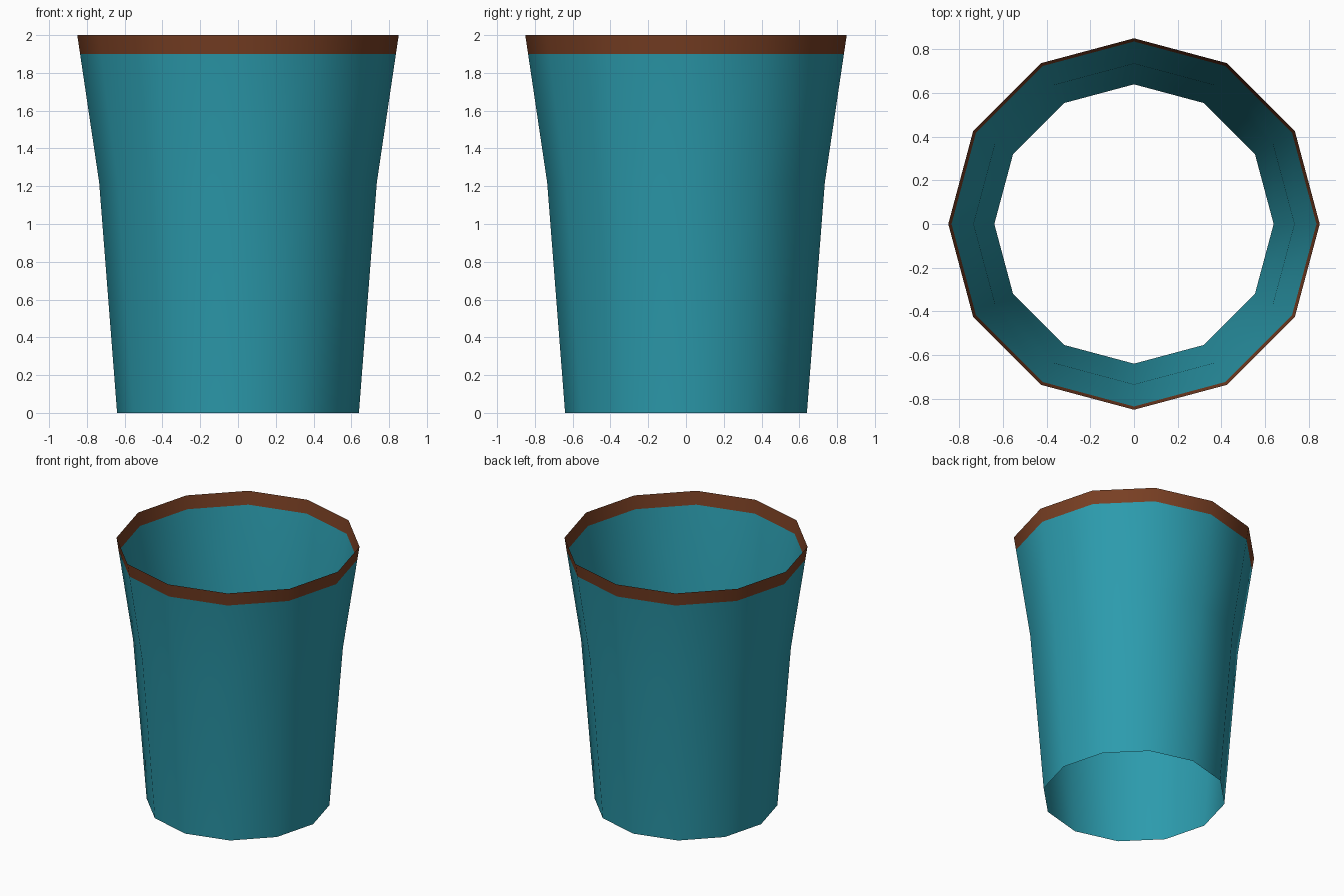
import bpy, math

if "Cube" in bpy.data.objects:
    bpy.data.objects.remove(bpy.data.objects["Cube"])

SIDES = 12


def material(name, rgb):
    m = bpy.data.materials.new(name)
    m.diffuse_color = (*rgb, 1)
    m.use_nodes = True
    m.node_tree.nodes["Principled BSDF"].inputs["Base Color"].default_value = m.diffuse_color
    return m


def open_band(name, profile, mat):
    """Open twelve-sided sheet lofted through (radius, height) rings."""
    verts = [(r * math.cos(2 * math.pi * i / SIDES),
              r * math.sin(2 * math.pi * i / SIDES), z)
             for r, z in profile for i in range(SIDES)]
    faces = []
    for k in range(len(profile) - 1):
        for i in range(SIDES):
            j = (i + 1) % SIDES
            a, b = k * SIDES, (k + 1) * SIDES
            faces.append((a + i, a + j, b + j, b + i))
    mesh = bpy.data.meshes.new(name)
    mesh.from_pydata(verts, [], faces)
    mesh.materials.append(mat)
    for p in mesh.polygons:
        p.use_smooth = True
    obj = bpy.data.objects.new(name, mesh)
    bpy.context.collection.objects.link(obj)
    return obj


teal = material("teal", (0.025, 0.33, 0.42))
brown = material("brown", (0.19, 0.05, 0.017))

# Flared wall, open at the bottom and the top
open_band("cup_wall", [(0.64, 0), (0.735, 1.22), (0.836, 1.9)], teal)
# Coloured band round the mouth
open_band("rim_band", [(0.836, 1.9), (0.851, 2.0)], brown)
